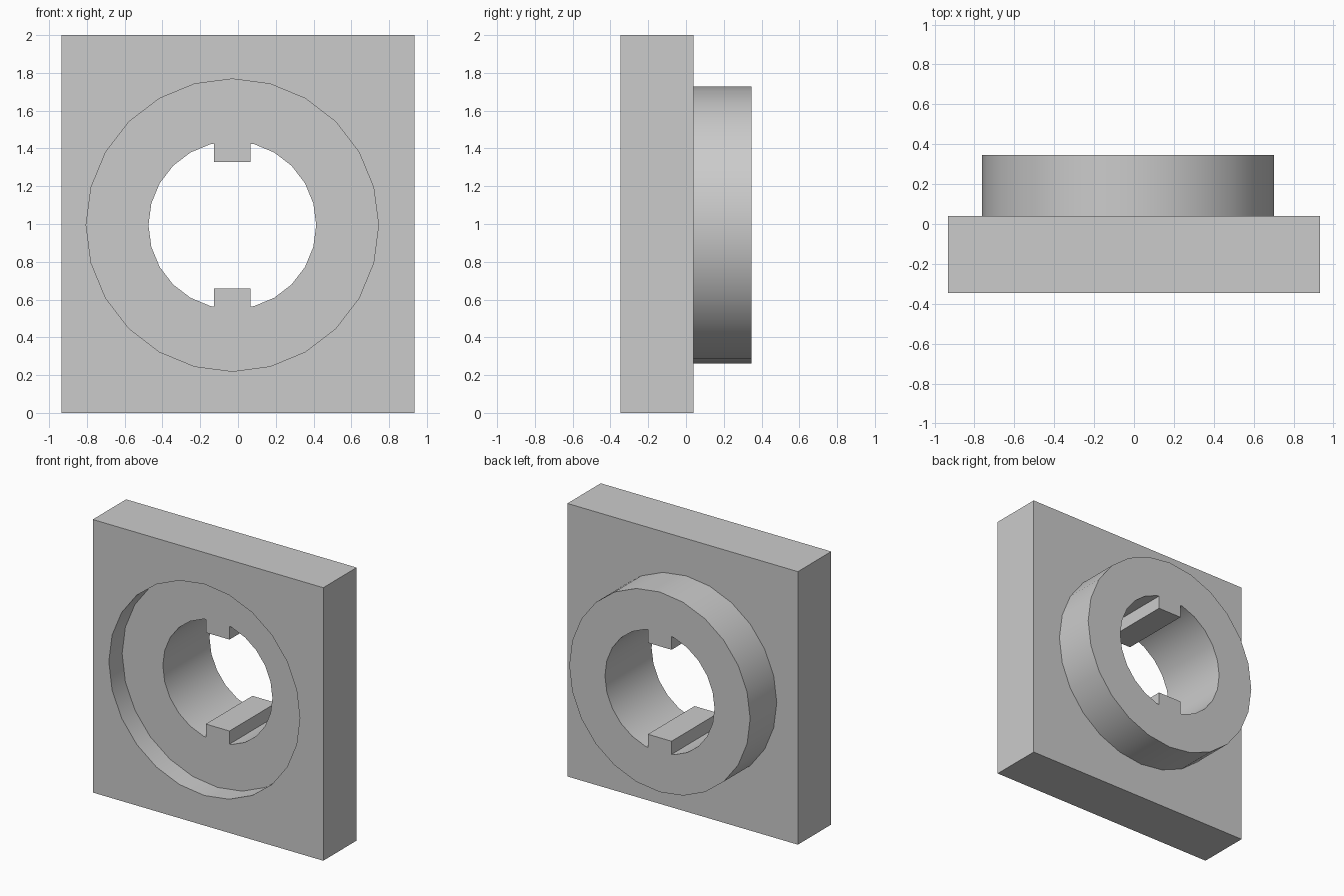
import bpy
import bmesh
import math

cube = bpy.data.objects.get("Cube")
if cube:
    bpy.data.objects.remove(cube, do_unlink=True)

CX, CZ = -0.03, 0.994                     # axis of the round parts
FRONT, PLATE_BACK, BACK = -0.347, 0.039, 0.347
FLOOR = -0.193                            # bottom of the front recess
SIDES = 24

grey = bpy.data.materials.new("light grey")
grey.use_nodes = True
grey.diffuse_color = (0.6, 0.6, 0.6, 1)
grey.node_tree.nodes["Principled BSDF"].inputs["Base Color"].default_value = (0.6, 0.6, 0.6, 1)


def prism(name, outline, y0, y1):
    """Extrude an (x, z) outline along y."""
    bm = bmesh.new()
    face = bm.faces.new([bm.verts.new((x, y0, z)) for x, z in outline])
    ext = bmesh.ops.extrude_face_region(bm, geom=[face])
    verts = [v for v in ext["geom"] if isinstance(v, bmesh.types.BMVert)]
    bmesh.ops.translate(bm, verts=verts, vec=(0, y1 - y0, 0))
    bmesh.ops.recalc_face_normals(bm, faces=bm.faces)
    mesh = bpy.data.meshes.new(name)
    bm.to_mesh(mesh)
    bm.free()
    mesh.materials.append(grey)
    obj = bpy.data.objects.new(name, mesh)
    bpy.context.collection.objects.link(obj)
    return obj


def circle(radius):
    steps = [2 * math.pi * i / SIDES for i in range(SIDES)]
    return [(CX + radius * math.cos(a), CZ + radius * math.sin(a)) for a in steps]


def keyed_circle(radius, half_width, key_z):
    """Circle with a square key reaching inwards at top and bottom."""
    # height of the polygon's side where the key meets it
    a = 2 * math.pi / SIDES
    edge = radius - half_width * math.tan(a / 2)
    points = []
    for i, p in enumerate(circle(radius)):
        if i == SIDES // 4:
            points += [(CX + half_width, CZ + edge), (CX + half_width, CZ + key_z),
                       (CX - half_width, CZ + key_z), (CX - half_width, CZ + edge)]
        elif i == 3 * SIDES // 4:
            points += [(CX - half_width, CZ - edge), (CX - half_width, CZ - key_z),
                       (CX + half_width, CZ - key_z), (CX + half_width, CZ - edge)]
        else:
            points.append(p)
    return points


def combine(target, other, operation):
    mod = target.modifiers.new(operation.title(), 'BOOLEAN')
    mod.operation = operation
    mod.solver = 'EXACT'
    mod.object = other
    bpy.context.view_layer.objects.active = target
    bpy.ops.object.modifier_apply(modifier=mod.name)
    bpy.data.objects.remove(other, do_unlink=True)


# Square plate with a round boss on its back
w = 0.934
plate = prism("flange_plate", [(-w, 0), (w, 0), (w, 2), (-w, 2)], FRONT, PLATE_BACK)
combine(plate, prism("boss", circle(0.733), -0.05, BACK), 'UNION')

# Round recess in the front, then the keyed bore right through
combine(plate, prism("recess_cutter", circle(0.774), FRONT - 0.1, FLOOR), 'DIFFERENCE')
combine(plate, prism("bore_cutter", keyed_circle(0.444, 0.096, 0.335),
                     FRONT - 0.1, BACK + 0.1), 'DIFFERENCE')

# Smooth round walls, sharp corners
bpy.ops.object.select_all(action='DESELECT')
plate.select_set(True)
bpy.context.view_layer.objects.active = plate
bpy.ops.object.shade_smooth_by_angle(angle=math.radians(30))
